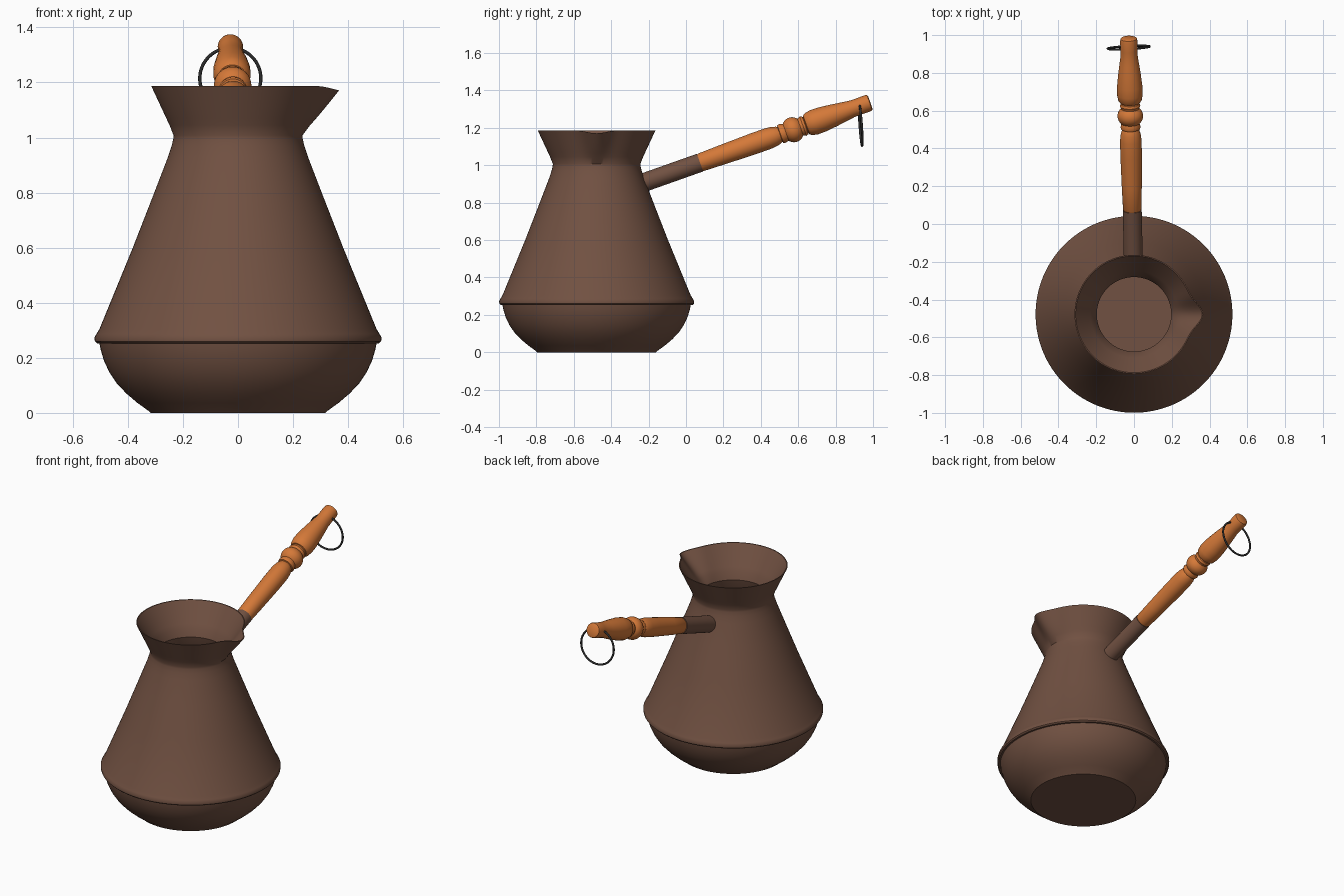
import bpy, bmesh, math
from mathutils import Vector, Matrix

cube = bpy.data.objects.get("Cube")
if cube:
    bpy.data.objects.remove(cube, do_unlink=True)


def material(name, color):
    m = bpy.data.materials.new(name)
    m.use_nodes = True
    m.diffuse_color = (*color, 1)
    bsdf = next(n for n in m.node_tree.nodes if n.type == 'BSDF_PRINCIPLED')
    bsdf.inputs["Base Color"].default_value = (*color, 1)
    return m


clay = material("brown clay", (0.165, 0.082, 0.054))
wood = material("orange wood", (0.66, 0.19, 0.04))
iron = material("dark iron", (0.025, 0.025, 0.025))


def finish(obj, mat, angle=35):
    obj.data.materials.append(mat)
    bpy.ops.object.select_all(action='DESELECT')
    obj.select_set(True)
    bpy.context.view_layer.objects.active = obj
    bpy.ops.object.shade_smooth_by_angle(angle=math.radians(angle))


def lathe(name, profile, mat, segments, matrix, shape=None):
    """Spin (radius, height) points about z; radius 0 closes with a point."""
    bm = bmesh.new()
    rings = []
    for r, z in profile:
        ring = []
        for i in range(segments if r else 1):
            a = math.tau * i / segments
            if a > math.pi:
                a -= math.tau
            rr, zz = shape(r, z, a) if shape and r else (r, z)
            ring.append(bm.verts.new((rr * math.cos(a), rr * math.sin(a), zz)))
        rings.append(ring)
    for lo, hi in zip(rings, rings[1:]):
        for i in range(segments):
            j = (i + 1) % segments
            quad = [lo[i % len(lo)], lo[j % len(lo)], hi[j % len(hi)], hi[i % len(hi)]]
            bm.faces.new(list(dict.fromkeys(quad)))
    bmesh.ops.recalc_face_normals(bm, faces=bm.faces)
    mesh = bpy.data.meshes.new(name)
    bm.to_mesh(mesh)
    bm.free()
    obj = bpy.data.objects.new(name, mesh)
    bpy.context.collection.objects.link(obj)
    obj.matrix_world = matrix
    finish(obj, mat)
    return obj


# Pot: rounded base, raised band, cone, flared mouth and hollow inside
POT_Y, NECK, TOP = -0.478, 1.02, 1.187
flare = [(0.237 + 0.078 * t, NECK + (TOP - NECK) * t)
         for t in (0.15, 0.3, 0.45, 0.6, 0.75, 0.9, 1.0)]
outside = [(0, 0), (0.318, 0), (0.326, 0.008), (0.365, 0.036), (0.405, 0.07),
           (0.44, 0.107), (0.467, 0.147), (0.487, 0.19), (0.499, 0.23), (0.503, 0.252)]
band = [(0.513, 0.253), (0.52, 0.26), (0.521, 0.274), (0.514, 0.287), (0.503, 0.305)]
cone = [(0.382, 0.6), (0.304, 0.8), (0.254, 0.93), (0.241, 0.97), (0.235, 0.995), (0.234, 1.008)]
inside = [(r - 0.006 - 0.2 * (TOP - z), z) for r, z in reversed(flare)]
inside += [(0.197, 1.0), (0.21, 0.95), (0.27, 0.8), (0.46, 0.3), (0.45, 0.2), (0.31, 0.03), (0, 0.03)]


def spout(r, z, a):
    t = max(0, (z - NECK) / (TOP - NECK))
    pull = math.exp(-(a / 0.21) ** 2)
    return r + 0.052 * pull * t ** 0.8, z - 0.016 * pull * t


lathe("pot_body", outside + band + cone + flare + inside, clay, 128,
      Matrix.Translation((0, POT_Y, 0)), spout)

# Handle axis rises toward the back with a slight lean
start, end = Vector((-0.003, -0.225, 0.908)), Vector((-0.028, 0.985, 1.336))
axis = end - start
stretch = axis.length / axis.y
handle_matrix = Matrix.Translation(start) @ axis.to_track_quat('Z', 'Y').to_matrix().to_4x4()


def along(points):
    return [(r, (y - start.y) * stretch) for r, y in points]


lathe("handle_socket", along([(0, -0.225), (0.05, -0.225), (0.05, 0.074), (0, 0.074)]),
      clay, 32, handle_matrix)

# Turned wooden grip: shaft, ball with two collars, then tapered end
ball = [(0.068 * math.sin(a), 0.572 - 0.055 * math.cos(a))
        for a in (math.pi * (0.25 + 0.05 * i) for i in range(11))]
shaft = [(0, 0.07), (0.045, 0.072), (0.049, 0.08), (0.053, 0.2), (0.057, 0.36),
         (0.057, 0.44), (0.053, 0.475), (0.046, 0.495), (0.042, 0.502)]
collar_a = [(0.05, 0.504), (0.053, 0.513), (0.05, 0.525)]
collar_b = [(0.049, 0.615), (0.054, 0.625), (0.05, 0.637), (0.043, 0.641)]
grip = [(0.052, 0.643), (0.062, 0.655), (0.068, 0.685), (0.067, 0.73), (0.06, 0.79),
        (0.052, 0.845), (0.046, 0.885), (0.045, 0.92), (0.046, 0.97), (0.043, 0.981),
        (0.036, 0.985), (0, 0.985)]
lathe("handle_grip", along(shaft + collar_a + ball + collar_b + grip), wood, 32, handle_matrix)

# Hanging ring through the end of the handle
bpy.ops.mesh.primitive_torus_add(major_radius=0.111, minor_radius=0.006, major_segments=64,
                                 minor_segments=12, location=(-0.028, 0.934, 1.215),
                                 rotation=(math.radians(94), 0, math.radians(3)))
hoop = bpy.context.object
hoop.name = "hanging_ring"
finish(hoop, iron, 60)
